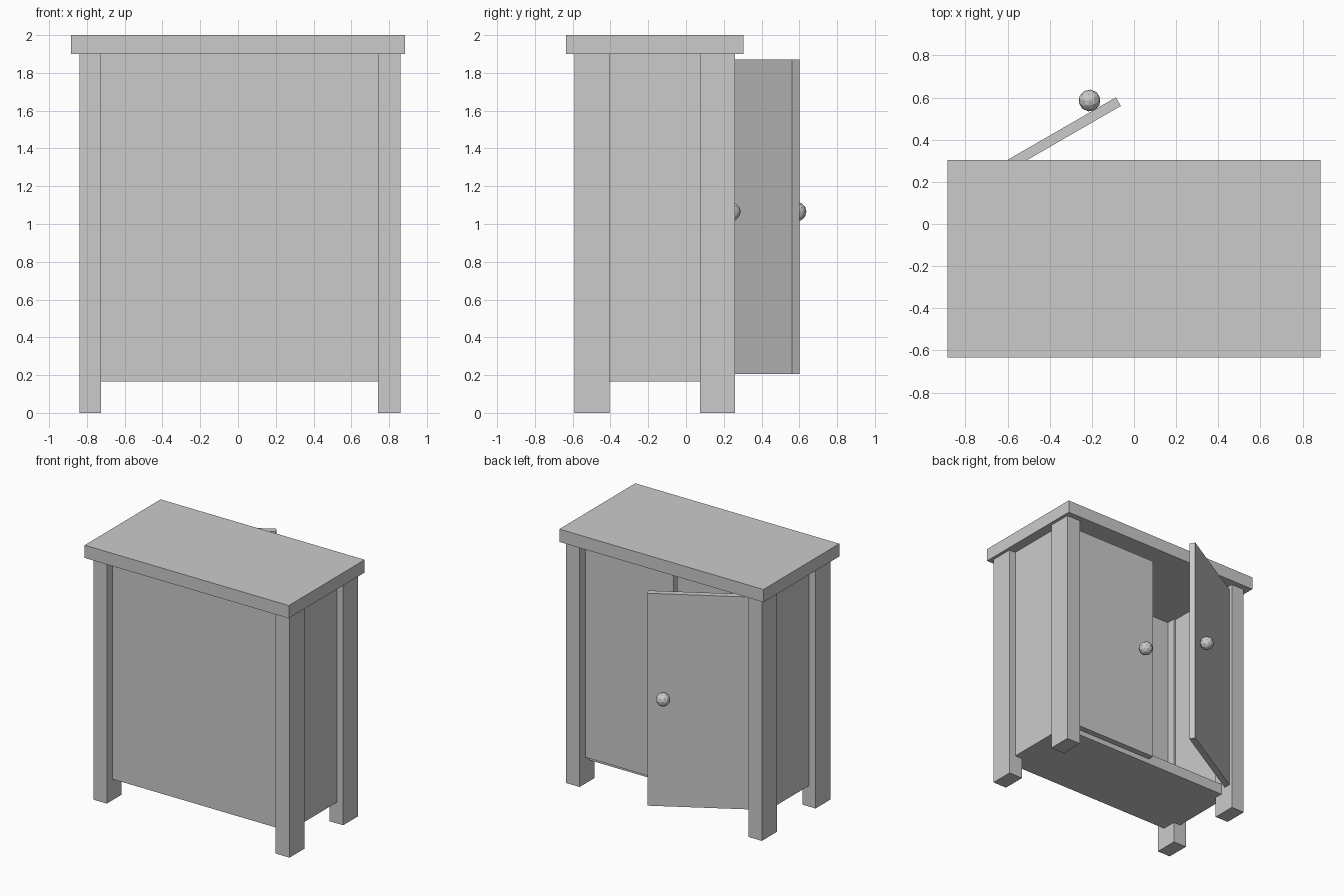
import bpy, bmesh
from math import radians, cos, sin
from mathutils import Matrix, Vector

if "Cube" in bpy.data.objects:
    bpy.data.objects.remove(bpy.data.objects["Cube"])


def make_object(name, bm, matrix=None):
    mesh = bpy.data.meshes.new(name)
    bm.to_mesh(mesh)
    bm.free()
    ob = bpy.data.objects.new(name, mesh)
    if matrix is not None:
        ob.matrix_world = matrix
    bpy.context.collection.objects.link(ob)
    return ob


def box(name, x, y, z, matrix=None):
    """Box from (min, max) ranges on each axis."""
    bm = bmesh.new()
    bmesh.ops.create_cube(bm, size=1)
    for v in bm.verts:
        v.co = Vector([r[0] + (c + 0.5) * (r[1] - r[0])
                       for c, r in zip(v.co, (x, y, z))])
    return make_object(name, bm, matrix)


def knob(name, loc, matrix=None):
    bm = bmesh.new()
    bmesh.ops.create_icosphere(bm, subdivisions=2, radius=0.052,
                               matrix=Matrix.Translation(loc))
    return make_object(name, bm, matrix)


# Overhanging top slab
box("top", (-0.885, 0.885), (-0.635, 0.305), (1.9, 2.0))

# Four legs
for side, x in (("left", (-0.84, -0.725)), ("right", (0.74, 0.86))):
    for end, y in (("front", (-0.59, -0.405)), ("back", (0.075, 0.26))):
        box(f"{end}_{side}_leg", x, y, (0, 1.9))

# Recessed panels and floor
box("front_panel", (-0.76, 0.78), (-0.52, -0.475), (0.165, 1.9))
box("left_panel", (-0.785, -0.74), (-0.5, 0.14), (0.165, 1.9))
box("right_panel", (0.76, 0.805), (-0.5, 0.14), (0.165, 1.9))
box("floor", (-0.74, 0.76), (-0.475, 0.14), (0.165, 0.25))

# Closed door, hinged on the right
door_z = (0.205, 1.87)
box("closed_door", (-0.025, 0.775), (0.141, 0.188), door_z)
knob("closed_door_knob", (0.085, 0.238, 1.065))

# Open door, built along its own x axis and swung out about the left hinge
swing = Matrix.Translation((-0.767, 0.181, 0)) @ Matrix.Rotation(radians(30), 4, 'Z')
box("open_door", (0, 0.8), (-0.0235, 0.0235), door_z, swing)
knob("open_door_knob", (0.684, 0.073, 1.065), swing)
